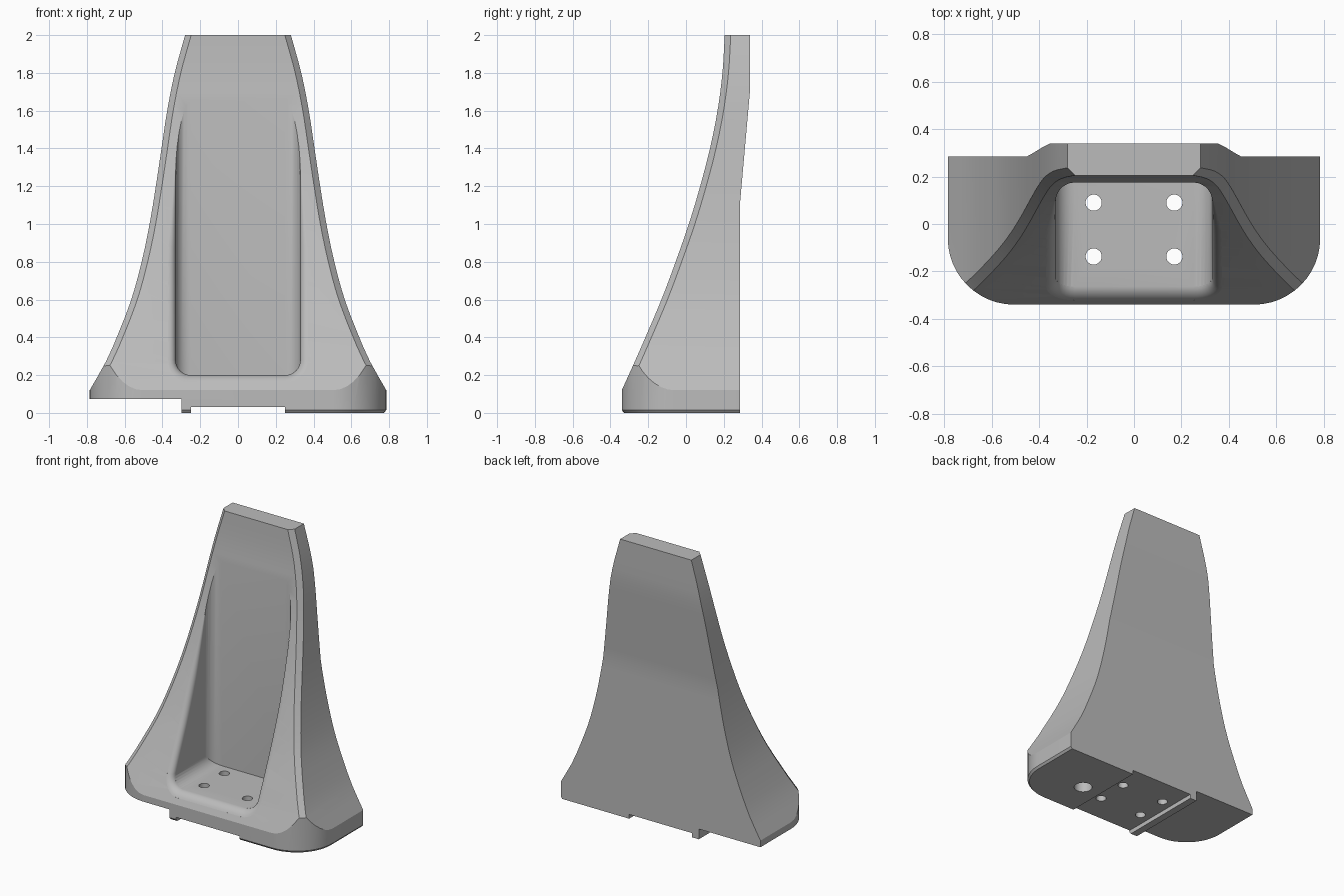
import bpy, bmesh, math
from mathutils import Matrix

if "Cube" in bpy.data.objects:
    bpy.data.objects.remove(bpy.data.objects["Cube"], do_unlink=True)

# height, half width, front depth
PROFILE = [(-0.05, 0.875, -0.42), (0.12, 0.785, -0.34), (0.27, 0.70, -0.272),
           (0.4, 0.642, -0.215), (0.6, 0.565, -0.13), (0.8, 0.51, -0.055),
           (1.0, 0.468, 0.015), (1.2, 0.435, 0.075), (1.4, 0.405, 0.127),
           (1.6, 0.375, 0.167), (1.8, 0.335, 0.193), (2.0, 0.28, 0.205)]


def sample(z, col):
    """Smooth interpolation of one profile column."""
    n = len(PROFILE)
    i = max(k for k in range(n - 1) if k == 0 or PROFILE[k][0] <= z)

    def slope(k):
        a, b = PROFILE[max(k - 1, 0)], PROFILE[min(k + 1, n - 1)]
        return (b[col] - a[col]) / (b[0] - a[0])
    a, b = PROFILE[i], PROFILE[i + 1]
    h = b[0] - a[0]
    t = (z - a[0]) / h
    return ((2*t**3 - 3*t**2 + 1) * a[col] + (t**3 - 2*t**2 + t) * h * slope(i)
            + (3*t**2 - 2*t**3) * b[col] + (t**3 - t**2) * h * slope(i + 1))


def front(z):
    return sample(z, 2)


def finish(bm, name):
    bmesh.ops.recalc_face_normals(bm, faces=bm.faces[:])
    mesh = bpy.data.meshes.new(name)
    bm.to_mesh(mesh)
    bm.free()
    ob = bpy.data.objects.new(name, mesh)
    bpy.context.collection.objects.link(ob)
    return ob


def mirrored_loft(name, halves):
    """Skin half sections, each mirrored in x, and close both ends."""
    bm = bmesh.new()
    rings = []
    for half in halves:
        pts = half + [(-x, y, z) for x, y, z in reversed(half)]
        rings.append([bm.verts.new(p) for p in pts])
    n = len(rings[0])
    for a, b in zip(rings, rings[1:]):
        for i in range(n):
            j = (i + 1) % n
            bm.faces.new((a[i], a[j], b[j], b[i]))
    for r in (rings[0], rings[-1]):
        for i in range(n // 2 - 1):
            bm.faces.new((r[i], r[i + 1], r[n - 2 - i], r[n - 1 - i]))
    return finish(bm, name)


def box(name, x0, x1, y0, y1, z0, z1, bevel=0, rule=None):
    bm = bmesh.new()
    bmesh.ops.create_cube(bm, size=1)
    for v in bm.verts:
        v.co = (x1 if v.co.x > 0 else x0, y1 if v.co.y > 0 else y0, z1 if v.co.z > 0 else z0)
    if bevel:
        bmesh.ops.bevel(bm, geom=[e for e in bm.edges if rule(e)], offset=bevel,
                        segments=7, profile=0.5, affect='EDGES')
    return finish(bm, name)


def drill(name, x, y, r, z0, z1):
    bm = bmesh.new()
    bmesh.ops.create_cone(bm, cap_ends=True, segments=32, radius1=r, radius2=r, depth=z1 - z0,
                          matrix=Matrix.Translation((x, y, (z0 + z1) / 2)))
    return finish(bm, name)


def combine(target, tool, operation='DIFFERENCE'):
    tool.hide_render = True
    mod = target.modifiers.new("cut", 'BOOLEAN')
    mod.operation, mod.solver, mod.object = operation, 'EXACT', tool
    bpy.context.view_layer.objects.active = target
    bpy.ops.object.modifier_apply(modifier=mod.name)
    bpy.data.objects.remove(tool, do_unlink=True)


# Flared upright with chamfered front corners
CH = 0.032
levels = [-0.05, 0.12, 0.2, 0.27] + [0.35 + 0.075 * i for i in range(23)]
sections = []
for z in levels:
    w, y = sample(z, 1), front(z)
    t = min(max((z - 1.1) / 0.62, 0), 1)
    back = 0.285 + 0.055 * t
    sections.append([(w, back, z), (w, y + CH, z), (w - CH, y, z)])
body = mirrored_loft("bracket_body", sections)


# Rounded footprint trims the base
def footprint(z, inset):
    r = 0.28
    half = [(0.785 - inset, 0.5, z)]
    for i in range(13):
        a = math.pi / 2 * i / 12
        half.append((0.505 + (r - inset) * math.cos(a), -0.06 - (r - inset) * math.sin(a), z))
    return half


combine(body, mirrored_loft("footprint", [footprint(0, 0.012), footprint(0.015, 0),
                                          footprint(2.2, 0)]), 'INTERSECT')


# Front pocket with rounded back corners and rounded floor sides
def pocket_edge(e):
    a, b = e.verts[0].co, e.verts[1].co
    upright = abs(a.z - b.z) > 0.1 and a.y > 0
    floor_side = abs(a.y - b.y) > 0.1 and a.z < 1
    return upright or floor_side


combine(body, box("pocket", -0.33, 0.33, -0.6, 0.175, 0.2, 1.9, 0.08, pocket_edge))

# Softened lip that follows the pocket mouth and fades out upward
outline = [(-math.pi / 2 + math.pi / 2 * i / 8, 0) for i in range(9)]
outline += [(0, 0.1 * i) for i in range(1, 11)]
lip = []
for angle, rise in outline:
    r = 0.04 * min(max((1.35 - 0.28 - rise) / 0.5, 0.05), 1)
    arc = [math.pi / 2 * k / 6 for k in range(7)]
    steps = [(-0.004, r)] + [(r - r * math.cos(a), r - r * math.sin(a)) for a in arc] + [(r, -0.1)]
    row = []
    for d, e in steps:
        z = 0.28 + rise + (0.08 + d) * math.sin(angle)
        row.append((0.25 + (0.08 + d) * math.cos(angle), front(z) + e, z))
    lip.append(row)
combine(body, mirrored_loft("lip", lip))

# Stepped underside leaving a locating rib
combine(body, box("high_step", -1, -0.3, -1, 1, -0.1, 0.073))
combine(body, box("middle_step", -0.248, 0.248, -1, 1, -0.1, 0.03))

# Bolt holes and a blind socket underneath
for x in (-0.17, 0.17):
    for y in (-0.137, 0.09):
        combine(body, drill("bolt_hole", x, y, 0.034, -0.1, 0.3))
combine(body, drill("socket", 0.39, -0.06, 0.06, -0.1, 0.16))

# Colour and shading
grey = bpy.data.materials.new("plain grey")
grey.use_nodes = True
colour = (0.5, 0.5, 0.5, 1)
grey.diffuse_color = colour
grey.node_tree.nodes["Principled BSDF"].inputs["Base Color"].default_value = colour
body.data.materials.clear()
body.data.materials.append(grey)
for p in body.data.polygons:
    p.material_index = 0
bpy.ops.object.select_all(action='DESELECT')
body.select_set(True)
bpy.context.view_layer.objects.active = body
bpy.ops.object.shade_smooth_by_angle(angle=math.radians(22))
